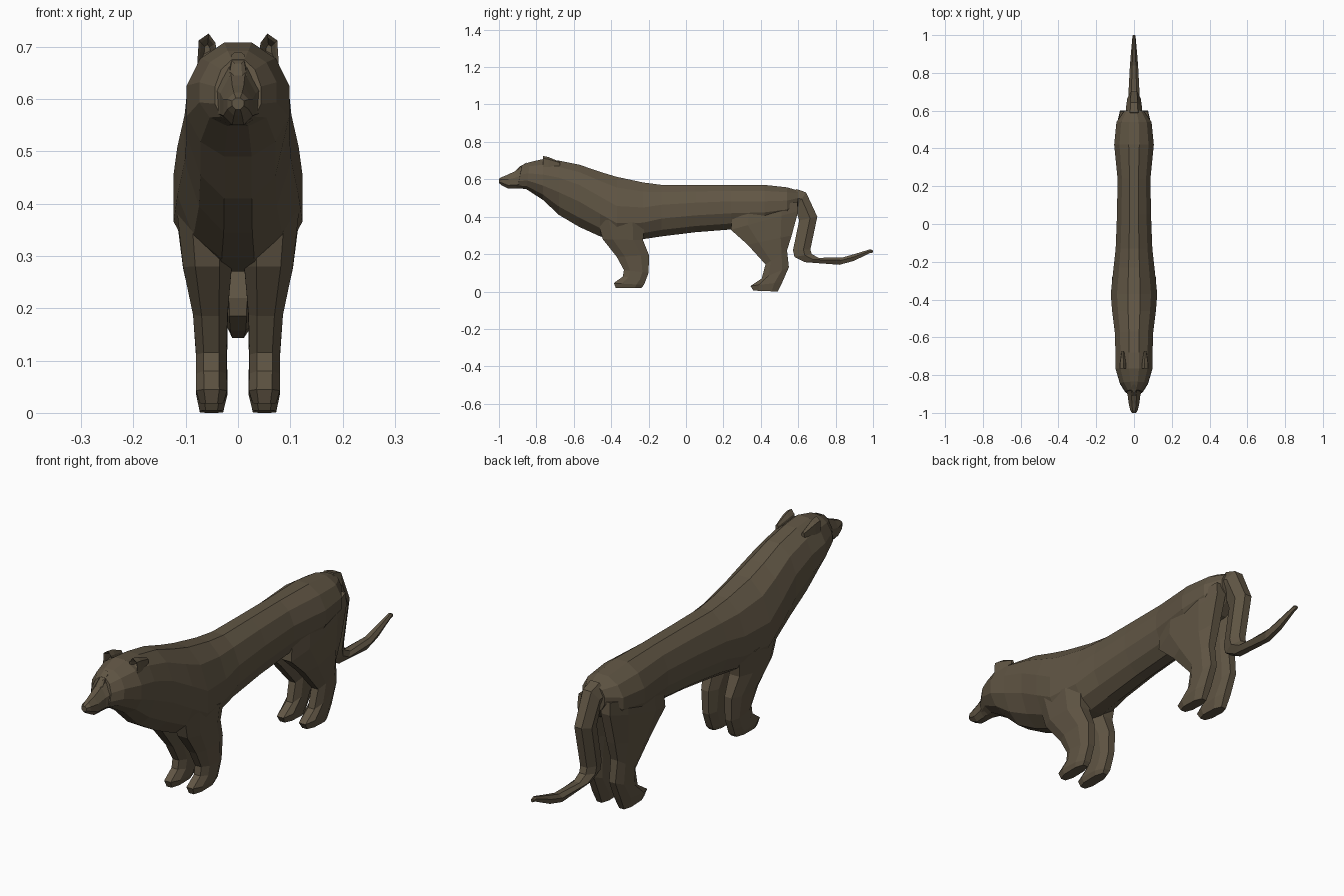
import bpy, bmesh, math
from mathutils import Vector

fur = bpy.data.materials.new("brown fur")
fur.diffuse_color = (0.118, 0.092, 0.058, 1)


def finish(name, bm):
    bmesh.ops.recalc_face_normals(bm, faces=bm.faces)
    mesh = bpy.data.meshes.new(name)
    bm.to_mesh(mesh)
    bm.free()
    mesh.materials.append(fur)
    obj = bpy.data.objects.new(name, mesh)
    bpy.context.collection.objects.link(obj)
    return obj


def loft(name, rings):
    """Skin a list of equal-length point rings and cap both ends."""
    bm = bmesh.new()
    rows = [[bm.verts.new(p) for p in ring] for ring in rings]
    for a, b in zip(rows, rows[1:]):
        for i in range(len(a)):
            j = (i + 1) % len(a)
            bm.faces.new((a[i], a[j], b[j], b[i]))
    bm.faces.new(rows[0])
    bm.faces.new(rows[-1])
    return finish(name, bm)


def mirror_x(obj):
    obj.modifiers.new("mirror", 'MIRROR').use_clip = False


def body_ring(y, bottom, top, w, mid, lean=0.0, n=12):
    """Egg section: separate heights above and below the widest line."""
    pts = []
    for i in range(n):
        a = 2 * math.pi * (i + 0.5) / n
        c = math.cos(a) / math.cos(math.pi / n)
        z = mid + c * ((top - mid) if c > 0 else (mid - bottom))
        pts.append((w * math.sin(a) / math.cos(0) / math.sin(math.pi * 5 / 12)
                    if abs(math.sin(a)) < 0.9 else math.copysign(w, math.sin(a)),
                    y + lean * c, z))
    return pts


# Body from face to rump: y, bottom, top, half width, height of widest line, lean
body = [(-0.89, 0.552, 0.675, 0.044, 0.605, 0.012),
        (-0.845, 0.548, 0.692, 0.074, 0.61, 0.01),
        (-0.765, 0.49, 0.708, 0.098, 0.595, 0),
        (-0.68, 0.41, 0.70, 0.098, 0.575, 0),
        (-0.57, 0.345, 0.678, 0.102, 0.53, 0),
        (-0.46, 0.295, 0.64, 0.116, 0.46, 0),
        (-0.37, 0.27, 0.613, 0.123, 0.40, 0),
        (-0.23, 0.28, 0.583, 0.108, 0.40, 0),
        (-0.13, 0.295, 0.57, 0.097, 0.425, 0),
        (0.05, 0.317, 0.57, 0.09, 0.44, 0),
        (0.24, 0.332, 0.57, 0.087, 0.45, 0),
        (0.42, 0.35, 0.57, 0.105, 0.45, 0),
        (0.54, 0.38, 0.557, 0.093, 0.46, 0),
        (0.60, 0.43, 0.54, 0.05, 0.485, 0)]
loft("body", [body_ring(*s) for s in body])

# Tapered muzzle with a blunt nose
muzzle = [(-0.86, 0.552, 0.672, 0.05, 0.59, 0),
          (-0.905, 0.55, 0.648, 0.034, 0.585, 0),
          (-0.95, 0.55, 0.626, 0.028, 0.58, 0),
          (-0.985, 0.568, 0.612, 0.02, 0.59, 0),
          (-1.0, 0.58, 0.602, 0.011, 0.592, 0)]
loft("muzzle", [body_ring(*s, n=8) for s in muzzle])


def leg_ring(front, back, zf, zb, inner, outer):
    """Eight-sided leg section with chamfered corners."""
    cx, hx = (inner + outer) / 2, (outer - inner) / 2
    cy, hy = (front + back) / 2, (back - front) / 2
    unit = [(-.5, -1), (.5, -1), (1, -.5), (1, .5),
            (.5, 1), (-.5, 1), (-1, .5), (-1, -.5)]
    return [(cx + u * hx, cy + v * hy, (zf + zb) / 2 + v * (zb - zf) / 2)
            for u, v in unit]


# Legs: front y, back y, front z, back z, inner x, outer x
front_leg = [(-0.48, -0.22, 0.40, 0.36, 0.01, 0.117),
             (-0.445, -0.23, 0.28, 0.275, 0.012, 0.105),
             (-0.37, -0.198, 0.185, 0.195, 0.02, 0.086),
             (-0.332, -0.20, 0.115, 0.10, 0.022, 0.08),
             (-0.338, -0.215, 0.08, 0.06, 0.022, 0.08),
             (-0.386, -0.225, 0.045, 0.035, 0.021, 0.08),
             (-0.375, -0.238, 0.018, 0.02, 0.028, 0.073)]
hind_leg = [(0.25, 0.595, 0.42, 0.48, 0.01, 0.093),
            (0.24, 0.60, 0.33, 0.43, 0.012, 0.095),
            (0.33, 0.565, 0.25, 0.30, 0.016, 0.092),
            (0.425, 0.54, 0.145, 0.22, 0.02, 0.083),
            (0.405, 0.55, 0.07, 0.13, 0.021, 0.078),
            (0.345, 0.515, 0.03, 0.05, 0.02, 0.08),
            (0.36, 0.49, 0.005, 0.0, 0.028, 0.073)]
for name, rows in (("front_legs", front_leg), ("hind_legs", hind_leg)):
    mirror_x(loft(name, [leg_ring(*r) for r in rows]))

# Hanging tail: outer edge y z, inner edge y z, half width
tail = [(0.59, 0.548, 0.55, 0.44, 0.045), (0.642, 0.53, 0.585, 0.44, 0.042),
        (0.702, 0.40, 0.605, 0.38, 0.036), (0.665, 0.225, 0.572, 0.22, 0.034),
        (0.672, 0.20, 0.58, 0.185, 0.033), (0.71, 0.18, 0.635, 0.157, 0.03),
        (0.84, 0.183, 0.82, 0.143, 0.022), (0.90, 0.20, 0.895, 0.163, 0.017),
        (0.985, 0.226, 0.985, 0.206, 0.009), (1.0, 0.22, 1.0, 0.208, 0.006)]


def tail_ring(yo, zo, yi, zi, w):
    o, i = Vector((0, yo, zo)), Vector((0, yi, zi))
    side = Vector((w, 0, 0))
    return [o - side * .45, o + side * .45, o.lerp(i, .4) + side,
            i + side * .5, i - side * .5, o.lerp(i, .4) - side]


loft("tail", [tail_ring(*s) for s in tail])

# Cupped ears: hollow centre, rim, and a tapered back
rim = [(0.04, 0.685), (0.043, 0.707), (0.056, 0.725), (0.075, 0.712), (0.078, 0.665)]
centre = Vector((0.059, 0, 0.695))


def ear_ring(y, scale, drop=0.0, slope=0.0):
    return [(centre.x + (x - centre.x) * scale, y + (z - 0.7) * slope,
             centre.z + (z - centre.z) * scale - drop) for x, z in rim]


mirror_x(loft("ears", [ear_ring(-0.735, 0.3), ear_ring(-0.76, 0.75),
                       ear_ring(-0.765, 1), ear_ring(-0.735, 0.9, 0.003),
                       ear_ring(-0.675, 0.35, 0.012)]))

# Low brow ridge along the bridge of the face
loft("brow", [leg_ring(-0.89, -0.85, 0.668, 0.69, -0.012, 0.012),
              leg_ring(-0.925, -0.87, 0.63, 0.65, -0.018, 0.018)])
